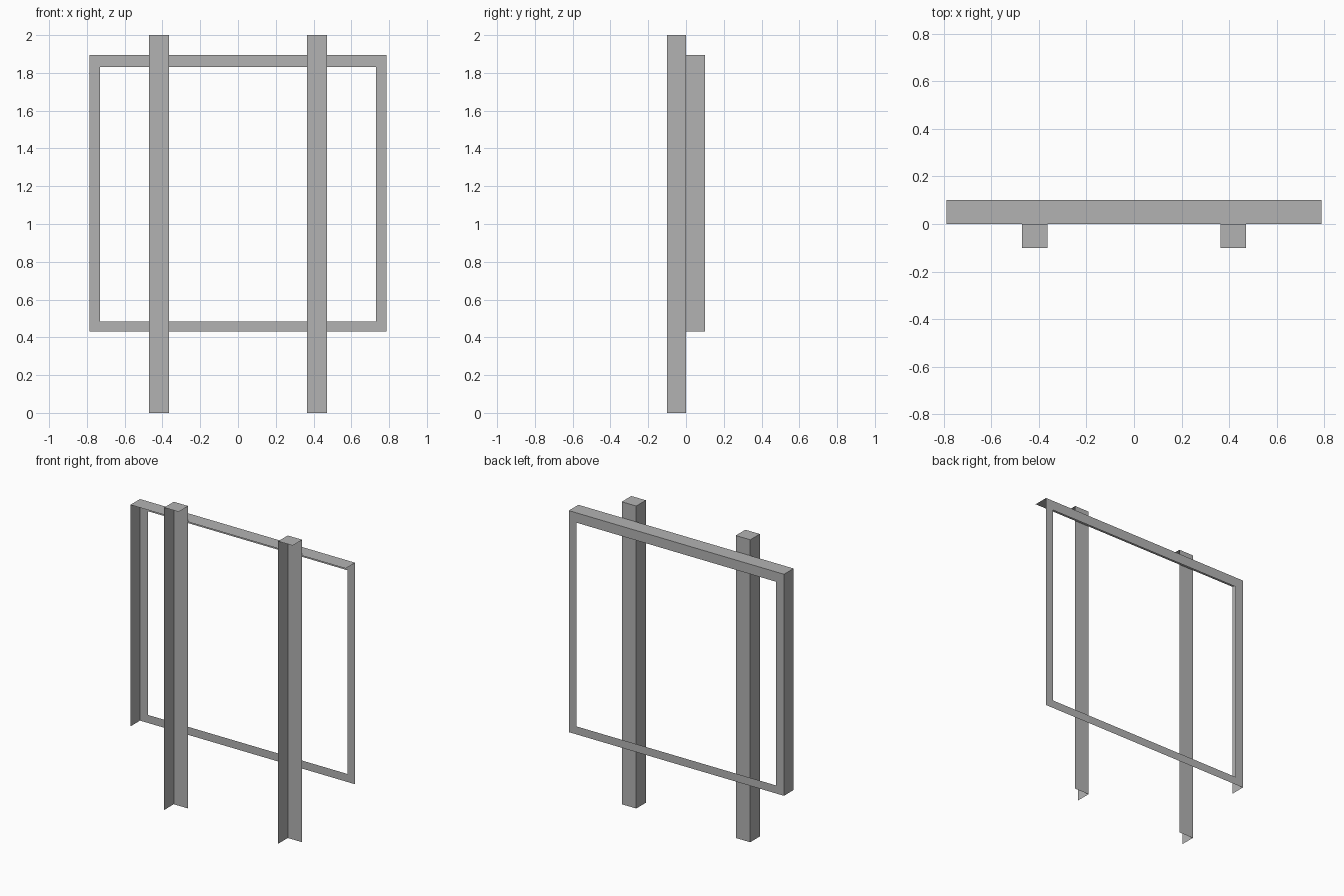
import bpy
import bmesh
from mathutils import Vector

cube = bpy.data.objects.get("Cube")
if cube:
    bpy.data.objects.remove(cube, do_unlink=True)

GREY = (0.45, 0.45, 0.45, 1.0)
grey = bpy.data.materials.new("plain grey")
grey.use_nodes = True
grey.diffuse_color = GREY
grey.node_tree.nodes["Principled BSDF"].inputs["Base Color"].default_value = GREY


def facing(bm, direction):
    """Faces whose normal points along the direction."""
    return [f for f in bm.faces if f.normal.dot(Vector(direction)) > 0.9]


def open_box(name, low, high, hole=None):
    """Thin shell with only back, right and top sides; hole = (x, z low, z high)."""
    low, high = Vector(low), Vector(high)
    bm = bmesh.new()
    bmesh.ops.create_cube(bm, size=1)
    bmesh.ops.scale(bm, vec=high - low, verts=bm.verts)
    bmesh.ops.translate(bm, vec=(low + high) / 2, verts=bm.verts)
    bm.normal_update()
    unwanted = facing(bm, (1, 0, 0)) + facing(bm, (0, -1, 0)) + facing(bm, (0, 0, -1))
    if hole:
        # Cut the window out of the back panel
        back = facing(bm, (0, 1, 0))[0]
        bmesh.ops.inset_region(bm, faces=[back], thickness=0.05)
        middle = (low.z + high.z) / 2
        for v in back.verts:
            v.co.x = hole[0] if v.co.x > 0 else -hole[0]
            v.co.z = hole[2] if v.co.z > middle else hole[1]
        unwanted.append(back)
    bmesh.ops.delete(bm, geom=unwanted, context='FACES')
    mesh = bpy.data.meshes.new(name)
    bm.to_mesh(mesh)
    bm.free()
    mesh.materials.append(grey)
    obj = bpy.data.objects.new(name, mesh)
    bpy.context.collection.objects.link(obj)
    return obj


# Upright posts
for name, x in (("right_post", -0.417), ("left_post", 0.417)):
    open_box(name, (x - 0.053, -0.1, 0), (x + 0.053, 0, 2))

# Rectangular panel frame behind the posts
open_box("panel_frame", (-0.787, 0, 0.43), (0.787, 0.1, 1.895), hole=(0.73, 0.483, 1.83))
